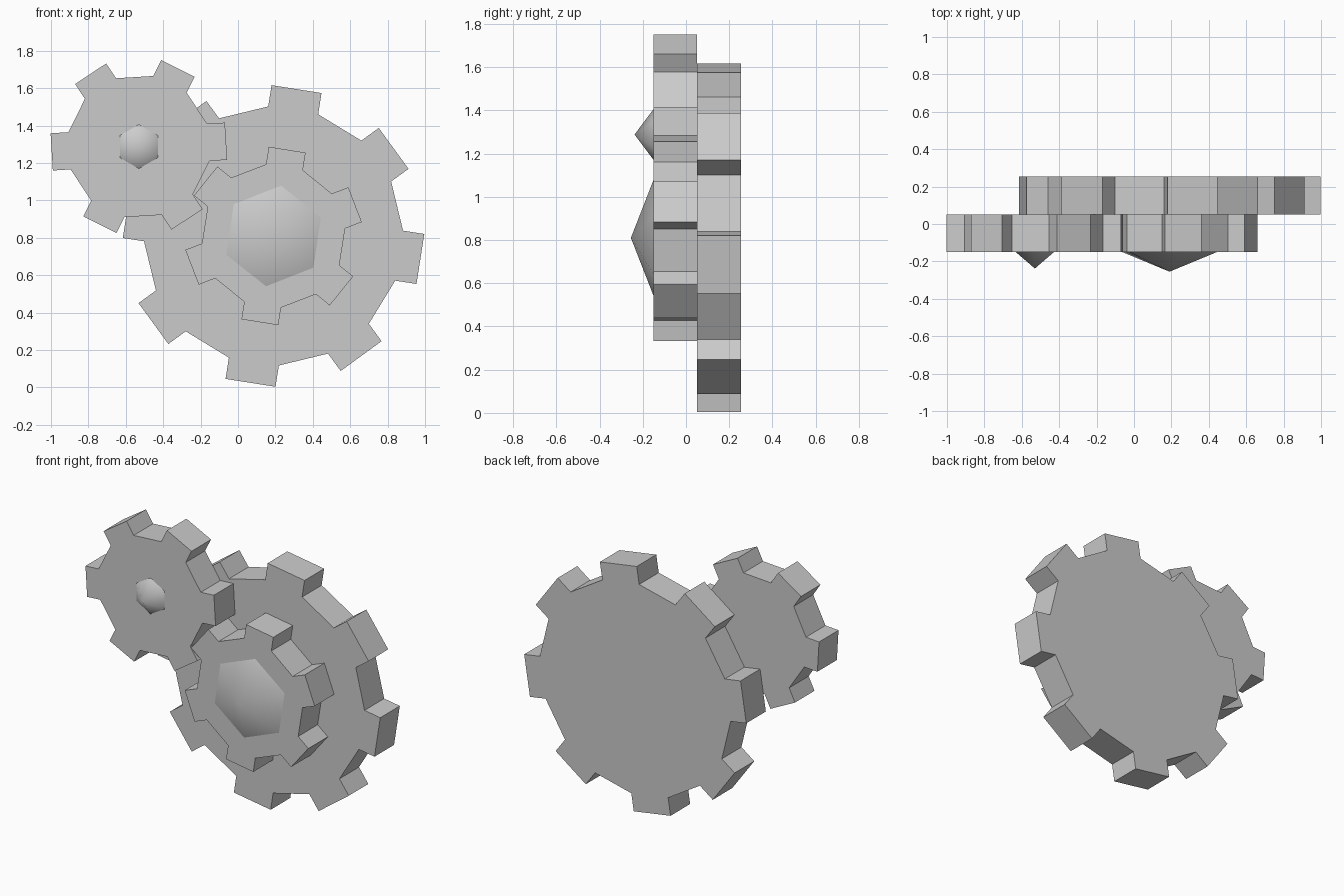
import bpy, bmesh
from math import cos, sin, pi, radians
from mathutils import Vector

cube = bpy.data.objects.get("Cube")
if cube:
    bpy.data.objects.remove(cube, do_unlink=True)

grey = bpy.data.materials.new("plain grey")
grey.use_nodes = True
grey.diffuse_color = (0.6, 0.6, 0.6, 1)
grey.node_tree.nodes["Principled BSDF"].inputs["Base Color"].default_value = grey.diffuse_color


def finish(bm, name, smooth=False):
    bmesh.ops.recalc_face_normals(bm, faces=bm.faces)
    mesh = bpy.data.meshes.new(name)
    for f in bm.faces:
        f.smooth = smooth
    bm.to_mesh(mesh)
    bm.free()
    mesh.materials.append(grey)
    obj = bpy.data.objects.new(name, mesh)
    bpy.context.collection.objects.link(obj)
    return obj


def gear(name, center, teeth, root, tooth_height, phase, front, depth):
    """Prism with twice as many sides as teeth, every other side pushed straight out."""
    cx, cz = center
    half = pi / (2 * teeth)
    bm = bmesh.new()
    verts = []
    for i in range(teeth):
        a = radians(phase) + 4 * half * i
        out = Vector((cos(a), 0, sin(a))) * tooth_height
        lo, hi = (Vector((cx + root * cos(b), front, cz + root * sin(b)))
                  for b in (a - half, a + half))
        verts += [bm.verts.new(p) for p in (lo, lo + out, hi + out, hi)]
    face = bm.faces.new(verts)
    ext = bmesh.ops.extrude_face_region(bm, geom=[face], use_keep_orig=True)
    moved = [g for g in ext["geom"] if isinstance(g, bmesh.types.BMVert)]
    bmesh.ops.translate(bm, verts=moved, vec=(0, depth, 0))
    return finish(bm, name)


def hub(name, center, radius, phase, base, tip):
    """Smooth six-sided point standing on the gear face."""
    cx, cz = center
    bm = bmesh.new()
    ring = [bm.verts.new((cx + radius * cos(a), base, cz + radius * sin(a)))
            for a in (radians(phase + 60 * i) for i in range(6))]
    apex = bm.verts.new((cx, tip, cz))
    for i in range(6):
        bm.faces.new((ring[i], ring[(i + 1) % 6], apex))
    # Keep the normals facing forwards on the open shell
    obj = finish(bm, name, smooth=True)
    if obj.data.polygons[0].normal.y > 0:
        obj.data.flip_normals()
    return obj


main_axis = (0.19, 0.81)
side_axis = (-0.53, 1.288)

# Gears
gear("large_gear", main_axis, 8, 0.693, 0.115, 36.1, 0.052, 0.203)
gear("stacked_gear", main_axis, 6, 0.385, 0.095, 21, -0.15, 0.202)
gear("side_gear", side_axis, 6, 0.385, 0.095, 3.5, -0.15, 0.202)

# Pointed hubs
hub("large_hub", main_axis, 0.272, 21.5, -0.15, -0.255)
hub("side_hub", side_axis, 0.118, 30, -0.15, -0.238)
